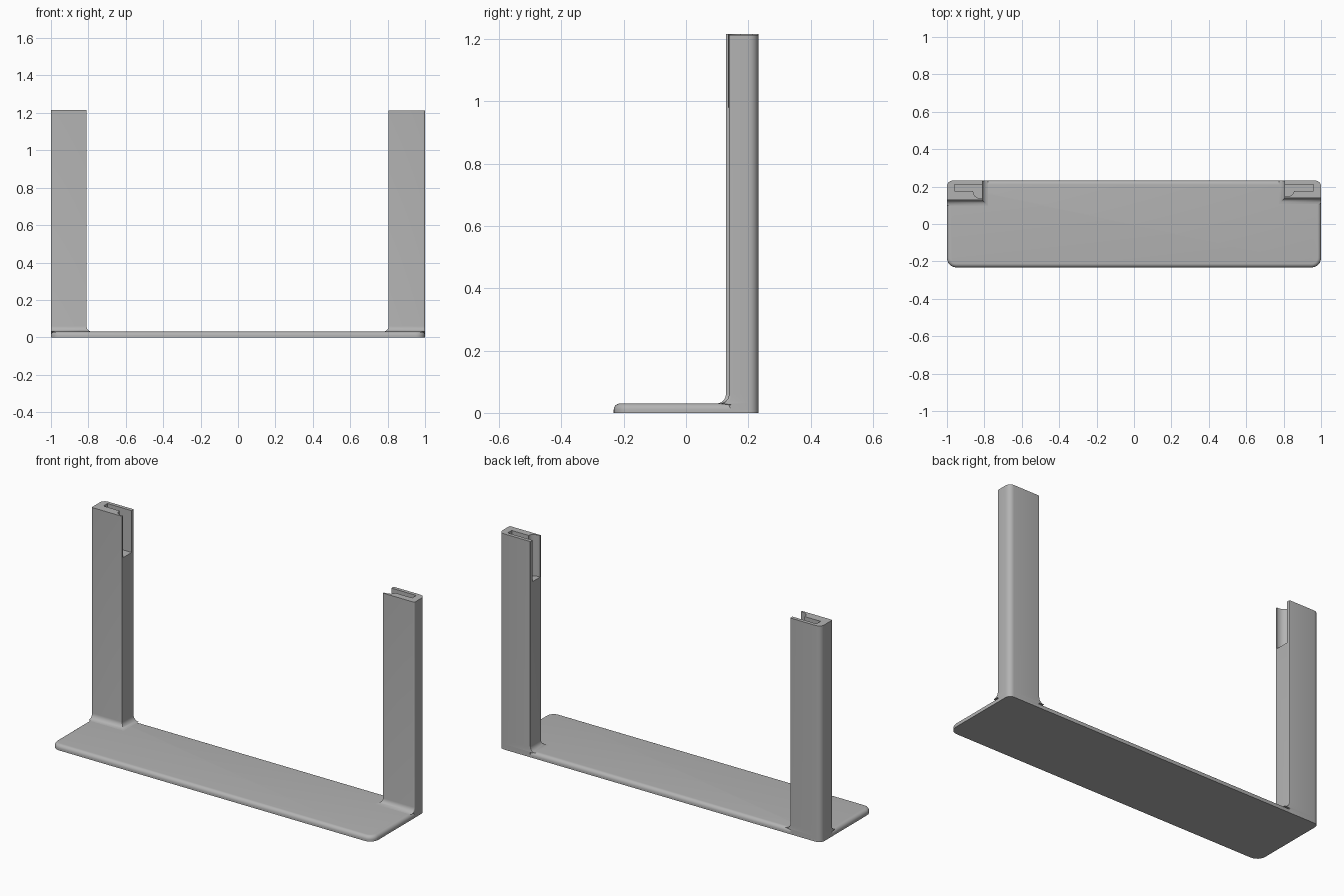
import bpy, bmesh, math

if "Cube" in bpy.data.objects:
    bpy.data.objects.remove(bpy.data.objects["Cube"])

grey = bpy.data.materials.new("light grey")
grey.diffuse_color = (0.45, 0.45, 0.45, 1)
grey.use_nodes = True
grey.node_tree.nodes["Principled BSDF"].inputs["Base Color"].default_value = grey.diffuse_color


def rounded_outline(corners, steps=6):
    """Counter-clockwise outline from (x, y, radius) right-angle corners."""
    pts = []
    n = len(corners)
    for i, (x, y, r) in enumerate(corners):
        if r <= 0:
            pts.append((x, y))
            continue
        px, py, _ = corners[i - 1]
        nx, ny, _ = corners[(i + 1) % n]
        d1, d2 = math.hypot(px - x, py - y), math.hypot(nx - x, ny - y)
        a = ((px - x) / d1, (py - y) / d1)
        b = ((nx - x) / d2, (ny - y) / d2)
        for k in range(steps + 1):
            t = math.pi / 2 * k / steps
            u, v = r * (1 - math.sin(t)), r * (1 - math.cos(t))
            pts.append((x + a[0] * u + b[0] * v, y + a[1] * u + b[1] * v))
    return pts


def loft(name, layers):
    """Closed solid through equal-length outlines given as (z, outline)."""
    bm = bmesh.new()
    rings = [[bm.verts.new((x, y, z)) for x, y in pts] for z, pts in layers]
    bm.faces.new(rings[0][::-1])
    bm.faces.new(rings[-1])
    n = len(rings[0])
    for lo, hi in zip(rings, rings[1:]):
        for i in range(n):
            j = (i + 1) % n
            bm.faces.new((lo[i], lo[j], hi[j], hi[i]))
    bmesh.ops.recalc_face_normals(bm, faces=bm.faces)
    me = bpy.data.meshes.new(name)
    bm.to_mesh(me)
    bm.free()
    me.materials.append(grey)
    ob = bpy.data.objects.new(name, me)
    bpy.context.collection.objects.link(ob)
    return ob


def smooth(ob):
    bpy.ops.object.select_all(action='DESELECT')
    ob.select_set(True)
    bpy.context.view_layer.objects.active = ob
    bpy.ops.object.shade_smooth_by_angle(angle=math.radians(35))


BACK, FRONT, THICK = 0.232, -0.232, 0.03


# Base plate with rounded corners and a rounded top edge
def plate(inset):
    a = 1 - inset
    return rounded_outline([(-a, FRONT + inset, 0.05 - inset), (a, FRONT + inset, 0.05 - inset),
                            (a, BACK - inset, 0.03 - inset), (-a, BACK - inset, 0.03 - inset)])


edge = 0.02
layers = [(0, plate(0))]
for k in range(7):
    t = math.pi / 2 * k / 6
    layers.append((THICK - edge + edge * math.sin(t), plate(edge * (1 - math.cos(t)))))
smooth(loft("base_plate", layers))


# Upright posts, each with a fillet at the foot and a flared slot at the top
def post(name, side, inner, front, top):
    def section(o):
        pts = rounded_outline([(inner - o, front - o, 0), (1, front - o, 0.008),
                               (1, BACK, 0.03), (inner - o, BACK, 0.004)])
        return [(side * x, y) for x, y in pts]

    r = 0.03
    stack = [(0, section(0)), (THICK - 0.004, section(0))]
    for k in range(7):
        t = math.pi / 2 * k / 6
        stack.append((THICK + r * (1 - math.cos(t)), section(r * (1 - math.sin(t)))))
    stack.append((top, section(0)))
    ob = loft(name, stack)

    # Slot: narrow at the outer end, its front wall curving out to the open end
    slot = [(0.96, 0.176), (0.96, 0.212), (inner - 0.05, 0.212), (inner - 0.05, front + 0.008)]
    for k in range(9):
        t = math.pi / 2 * k / 8
        slot.append((inner + 0.01 + 0.04 * math.sin(t),
                     front + 0.008 + (0.168 - front) * (1 - math.cos(t))))
    slot = [(side * x, y) for x, y in slot]
    cutter = loft(name + "_slot_cutter", [(0.98, slot), (1.4, slot)])
    cutter.hide_render = True
    cutter.hide_set(True)
    cut = ob.modifiers.new("slot", 'BOOLEAN')
    cut.operation = 'DIFFERENCE'
    cut.solver = 'EXACT'
    cut.object = cutter
    bpy.context.view_layer.objects.active = ob
    ob.select_set(True)
    bpy.ops.object.modifier_apply(modifier="slot")
    bpy.data.objects.remove(cutter)
    smooth(ob)


post("left_post", -1, 0.81, 0.128, 1.215)
post("right_post", 1, 0.805, 0.138, 1.212)
